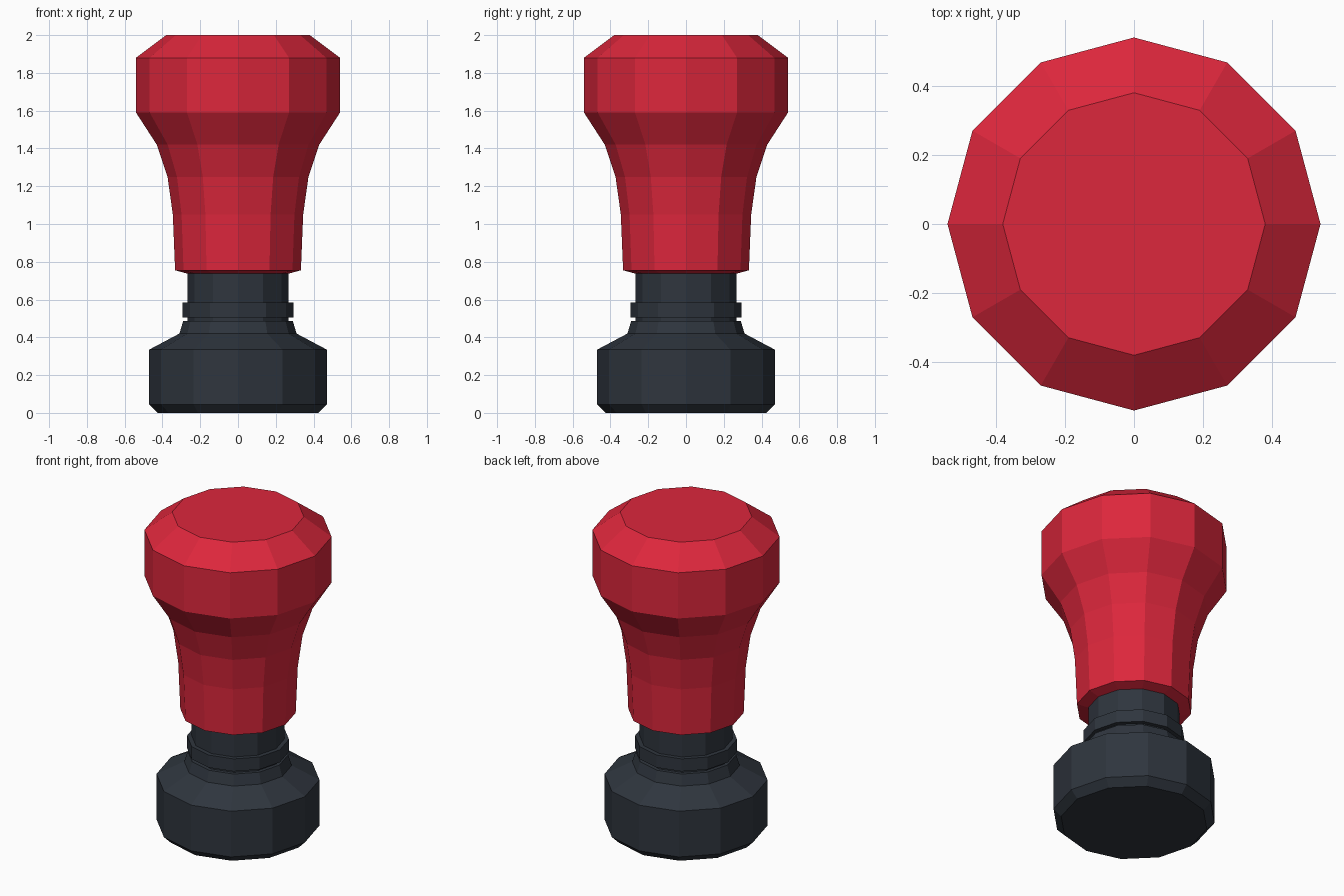
import bpy, bmesh, math

if "Cube" in bpy.data.objects:
    bpy.data.objects.remove(bpy.data.objects["Cube"])

SIDES = 12


def material(name, color):
    m = bpy.data.materials.new(name)
    m.diffuse_color = color
    m.use_nodes = True
    m.node_tree.nodes["Principled BSDF"].inputs["Base Color"].default_value = m.diffuse_color
    return m


def lathe(name, profile, mat):
    """Closed faceted solid from (radius, z) points listed bottom to top."""
    bm = bmesh.new()
    rings = [[bm.verts.new((r * math.cos(2 * math.pi * i / SIDES),
                            r * math.sin(2 * math.pi * i / SIDES), z))
              for i in range(SIDES)] for r, z in profile]
    for low, high in zip(rings, rings[1:]):
        for i in range(SIDES):
            j = (i + 1) % SIDES
            bm.faces.new((low[i], low[j], high[j], high[i]))
    bm.faces.new(rings[0][::-1])
    bm.faces.new(rings[-1])
    mesh = bpy.data.meshes.new(name)
    bm.to_mesh(mesh)
    bm.free()
    mesh.materials.append(mat)
    obj = bpy.data.objects.new(name, mesh)
    bpy.context.collection.objects.link(obj)
    return obj


red = material("red", (0.72, 0.02, 0.045, 1))
dark = material("dark", (0.028, 0.036, 0.048, 1))

# Foot with sloped shoulder and collar
lathe("base", [(0.425, 0), (0.47, 0.045), (0.47, 0.335),
               (0.31, 0.42), (0.29, 0.487)], dark)

# Neck with a raised ring
lathe("neck", [(0.267, 0.487), (0.267, 0.506), (0.294, 0.506),
               (0.294, 0.585), (0.267, 0.585), (0.267, 0.737)], dark)

# Flared grip with chamfered top
lathe("handle", [(0.267, 0.737), (0.333, 0.755), (0.345, 1.05), (0.373, 1.25),
                 (0.43, 1.42), (0.54, 1.59), (0.54, 1.88), (0.38, 2.0)], red)
